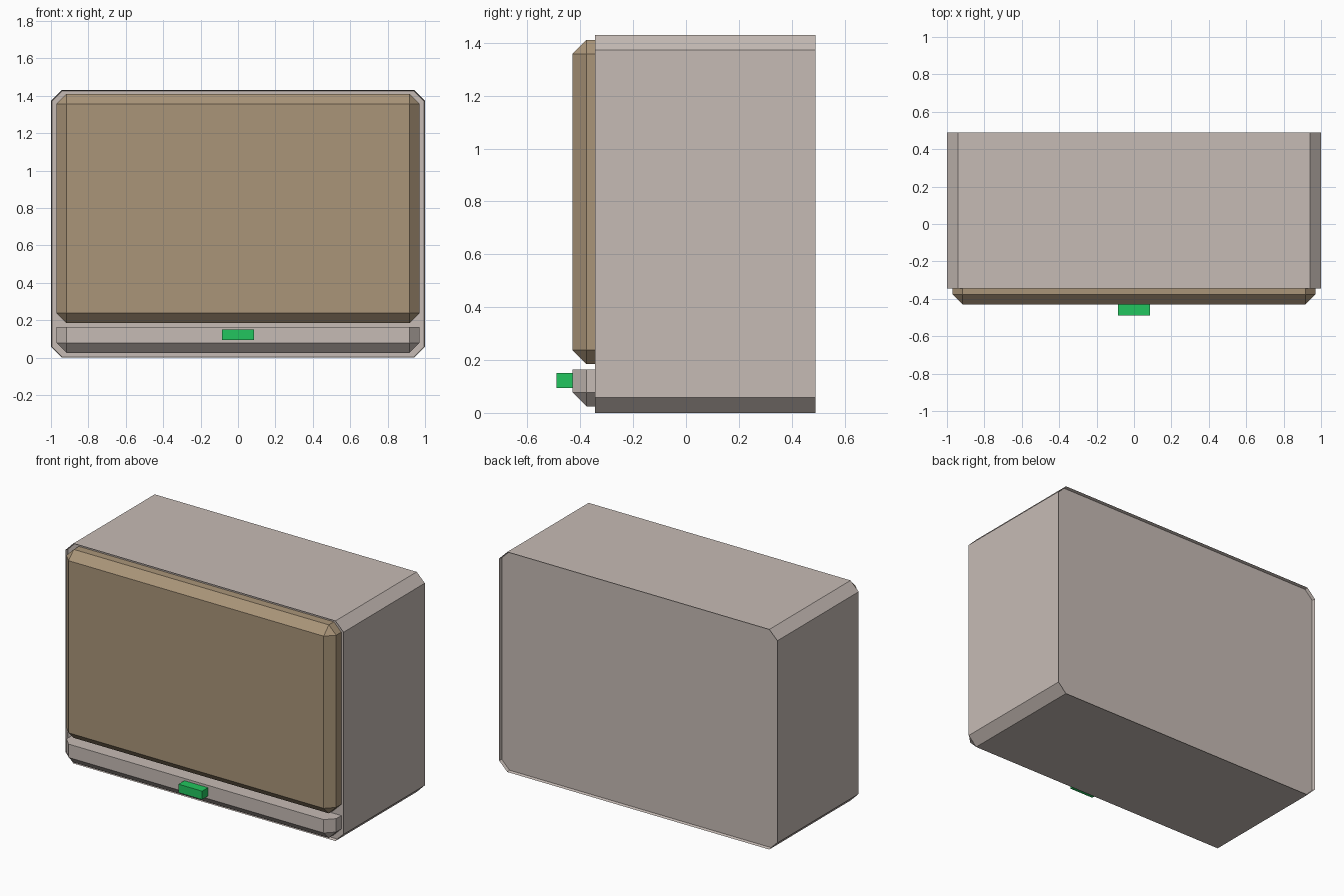
import bpy, bmesh

if "Cube" in bpy.data.objects:
    bpy.data.objects.remove(bpy.data.objects["Cube"])


def material(name, rgb):
    m = bpy.data.materials.new(name)
    lin = [((c / 255 + 0.055) / 1.055) ** 2.4 for c in rgb]
    m.diffuse_color = (*lin, 1)
    m.use_nodes = True
    m.node_tree.nodes["Principled BSDF"].inputs["Base Color"].default_value = m.diffuse_color
    return m


GREY = material("warm_grey", (198, 187, 181))
TAN = material("tan", (170, 149, 121))
GREEN = material("green", (34, 197, 94))


def box(name, lo, hi, mat, bevel=0, keep_edge=None):
    """Box from two corners; edges accepted by keep_edge get a flat chamfer."""
    bm = bmesh.new()
    bmesh.ops.create_cube(bm, size=1)
    for v in bm.verts:
        v.co = [lo[i] if v.co[i] < 0 else hi[i] for i in range(3)]
    if bevel:
        edges = [e for e in bm.edges if keep_edge(*[v.co for v in e.verts])]
        bmesh.ops.bevel(bm, geom=edges, offset=bevel, segments=1,
                        profile=0.5, affect='EDGES')
    return finish(name, bm, mat)


def finish(name, bm, mat):
    bmesh.ops.recalc_face_normals(bm, faces=bm.faces)
    mesh = bpy.data.meshes.new(name)
    bm.to_mesh(mesh)
    bm.free()
    mesh.materials.append(mat)
    obj = bpy.data.objects.new(name, mesh)
    bpy.context.collection.objects.link(obj)
    return obj


# Main case: chamfered rectangle along y, with thin rims front and back
W, H, C = 1.0, 1.43, 0.058
FRONT, BACK = -0.345, 0.49
profile = [(W, C), (W, H - C), (W - C, H), (C - W, H),
           (-W, H - C), (-W, C), (C - W, 0), (W - C, 0)]
bm = bmesh.new()
face = bm.faces.new([bm.verts.new((x, FRONT, z)) for x, z in profile])
ext = bmesh.ops.extrude_face_region(bm, geom=[face], use_keep_orig=True)
for v in ext["geom"]:
    if isinstance(v, bmesh.types.BMVert):
        v.co.y = BACK
bmesh.ops.recalc_face_normals(bm, faces=bm.faces)
caps = [f for f in bm.faces if abs(f.normal.y) > 0.9]
bmesh.ops.inset_individual(bm, faces=caps, thickness=0.005)
for f in caps:
    shift = 0.02 if f.calc_center_median().y < 0 else -0.02
    for v in f.verts:
        v.co.y += shift
finish("case", bm, GREY)

# Front panel: chamfered everywhere except where it meets the case
INNER = -0.315
box("front_panel", (-0.97, -0.43, 0.185), (0.97, INNER, 1.41), TAN, 0.053,
    lambda a, b: not (a.y > -0.32 and b.y > -0.32))

# Lower strip: same chamfer, flat on top
box("lower_strip", (-0.97, -0.43, 0.025), (0.97, INNER, 0.165), GREY, 0.053,
    lambda a, b: not (a.y > -0.32 and b.y > -0.32)
    and not (a.z > 0.16 and b.z > 0.16))

# Push button
box("button", (-0.085, -0.49, 0.095), (0.085, -0.425, 0.15), GREEN)
